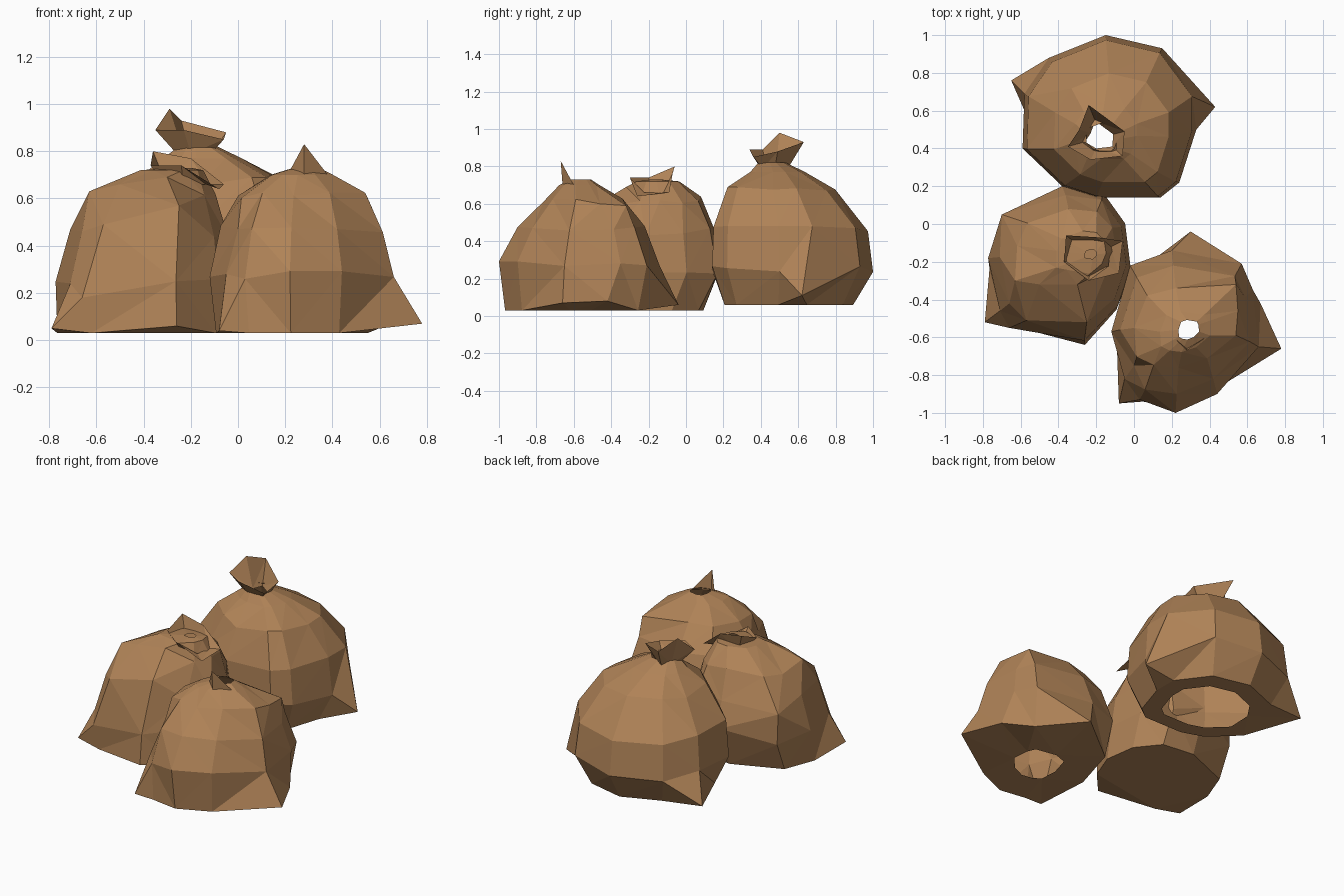
import bpy, bmesh, random
from mathutils import Vector

random.seed(4)
if "Cube" in bpy.data.objects:
    bpy.data.objects.remove(bpy.data.objects["Cube"])

brown = bpy.data.materials.new("brown_sack")
brown.use_nodes = True
colour = (0.43, 0.225, 0.095, 1)
brown.diffuse_color = colour
brown.node_tree.nodes["Principled BSDF"].inputs["Base Color"].default_value = colour


def finish(bm, name):
    """Triangulate into flat creased facets and make the object."""
    bmesh.ops.recalc_face_normals(bm, faces=bm.faces)
    bmesh.ops.triangulate(bm, faces=bm.faces, quad_method='SHORT_EDGE')
    mesh = bpy.data.meshes.new(name)
    bm.to_mesh(mesh)
    bm.free()
    mesh.materials.append(brown)
    obj = bpy.data.objects.new(name, mesh)
    bpy.context.collection.objects.link(obj)


def bridge(bm, low, high):
    n = len(low)
    for i in range(n):
        j = (i + 1) % n
        bm.faces.new((low[i], low[j], high[j], high[i]))


def sack(name, outline, centre, levels, hole, pulls):
    """Loft the outline through levels (z, x scale, y scale, x, y);
    pulls drag the nearest vertex out into a creased corner."""
    bm = bmesh.new()
    rings = []
    for z, sx, sy, x, y in levels:
        wobble = 0.02 if 0.2 < z < 0.7 else 0
        ring = []
        for px, py in outline:
            ring.append(bm.verts.new((x + (px - centre[0]) * sx,
                                      y + (py - centre[1]) * sy,
                                      z + random.uniform(-wobble, wobble))))
        rings.append(ring)
    for low, high in zip(rings, rings[1:]):
        bridge(bm, low, high)
    # underside, with a torn opening where hole is above zero
    if hole:
        mid = sum((v.co for v in rings[0]), Vector()) / len(outline)
        inner = [bm.verts.new(mid.lerp(v.co, hole)) for v in rings[0]]
        bridge(bm, inner, rings[0])
    else:
        bm.faces.new(rings[0])
    free = set(bm.verts)
    for p in map(Vector, pulls):
        corner = min(free, key=lambda v: (v.co - p).length)
        corner.co = p
        free.remove(corner)
    finish(bm, name)


def knot(name, rim, neck, pinch):
    """Open flared collar from a pinched neck to a ragged rim."""
    bm = bmesh.new()
    neck = Vector(neck)
    top = [bm.verts.new(p) for p in rim]
    low = []
    for v in top:
        p = neck.lerp(v.co, pinch)
        low.append(bm.verts.new((p.x, p.y, neck.z)))
    bridge(bm, low, top)
    finish(bm, name)


# Front sack
sack("front_sack",
     [(.63, -.35), (.57, -.21), (.2, -.14), (-.02, -.22), (-.12, -.57),
      (-.1, -.88), (.03, -.97), (.22, -1), (.44, -.9), (.66, -.65)],
     (.27, -.57),
     [(.03, .93, .9, .27, -.58), (.28, 1, 1, .27, -.57),
      (.47, .88, .79, .27, -.56), (.61, .69, .49, .27, -.55),
      (.7, .34, .25, .27, -.57), (.73, .14, .12, .29, -.56)],
     .4,
     [(.78, -.66, .07), (.67, -.42, .08), (.3, -.04, .06), (-.08, -.95, .04),
      (-.05, -.82, .28), (.03, -.93, .26), (0, -.75, .47),
      (.54, -.32, .59), (.55, -.46, .6)])

# Middle sack
sack("middle_sack",
     [(-.01, -.24), (-.04, 0), (-.16, .17), (-.38, .2), (-.7, .05),
      (-.78, -.19), (-.79, -.52), (-.63, -.56), (-.26, -.64), (-.08, -.45)],
     (-.4, -.22),
     [(.03, .96, .84, -.4, -.26), (.24, .98, .97, -.4, -.21),
      (.45, .87, .84, -.38, -.2), (.62, .68, .5, -.36, -.13),
      (.72, .34, .27, -.28, -.15), (.73, .08, .06, -.23, -.16)],
     0,
     [(-.79, -.52, .05), (-.26, -.64, .06), (-.7, .05, .42), (-.38, .2, .3),
      (-.71, -.46, .24), (-.66, -.55, .18), (-.66, -.42, .46),
      (-.57, -.51, .49), (-.25, -.52, .57),
      (-.63, -.3, .63), (-.5, -.32, .66), (-.3, -.32, .69)])

# Back sack
sack("back_sack",
     [(.33, .5), (.33, .69), (.15, .93), (-.15, 1), (-.45, .88), (-.58, .69),
      (-.59, .4), (-.38, .2), (-.2, .14), (.14, .14), (.24, .22)],
     (-.13, .57),
     [(.06, .8, .8, -.13, .55), (.25, 1, 1, -.13, .57),
      (.47, .95, .96, -.13, .56), (.67, .66, .67, -.12, .51),
      (.77, .36, .34, -.15, .49), (.82, .18, .17, -.17, .46)],
     .68,
     [(-.65, .76, .08), (.43, .62, .11)])

# Tied tops
knot("back_knot",
     [(-.05, .49, .88), (-.24, .63, .93), (-.29, .5, .98),
      (-.35, .41, .89), (-.23, .34, .89), (-.06, .36, .85)],
     (-.17, .46, .79), .5)
knot("middle_knot",
     [(-.06, -.09, .66), (-.2, -.07, .77), (-.36, -.06, .8),
      (-.37, -.2, .74), (-.24, -.3, .74), (-.08, -.26, .64)],
     (-.22, -.17, .66), .6)

# Pointed flap on the front sack
bm = bmesh.new()
tip, left, fold, right = [bm.verts.new(p) for p in (
    (.28, -.67, .83), (.21, -.6, .7), (.28, -.66, .7), (.38, -.6, .7))]
bm.faces.new((left, fold, tip))
bm.faces.new((fold, right, tip))
finish(bm, "front_flap")
